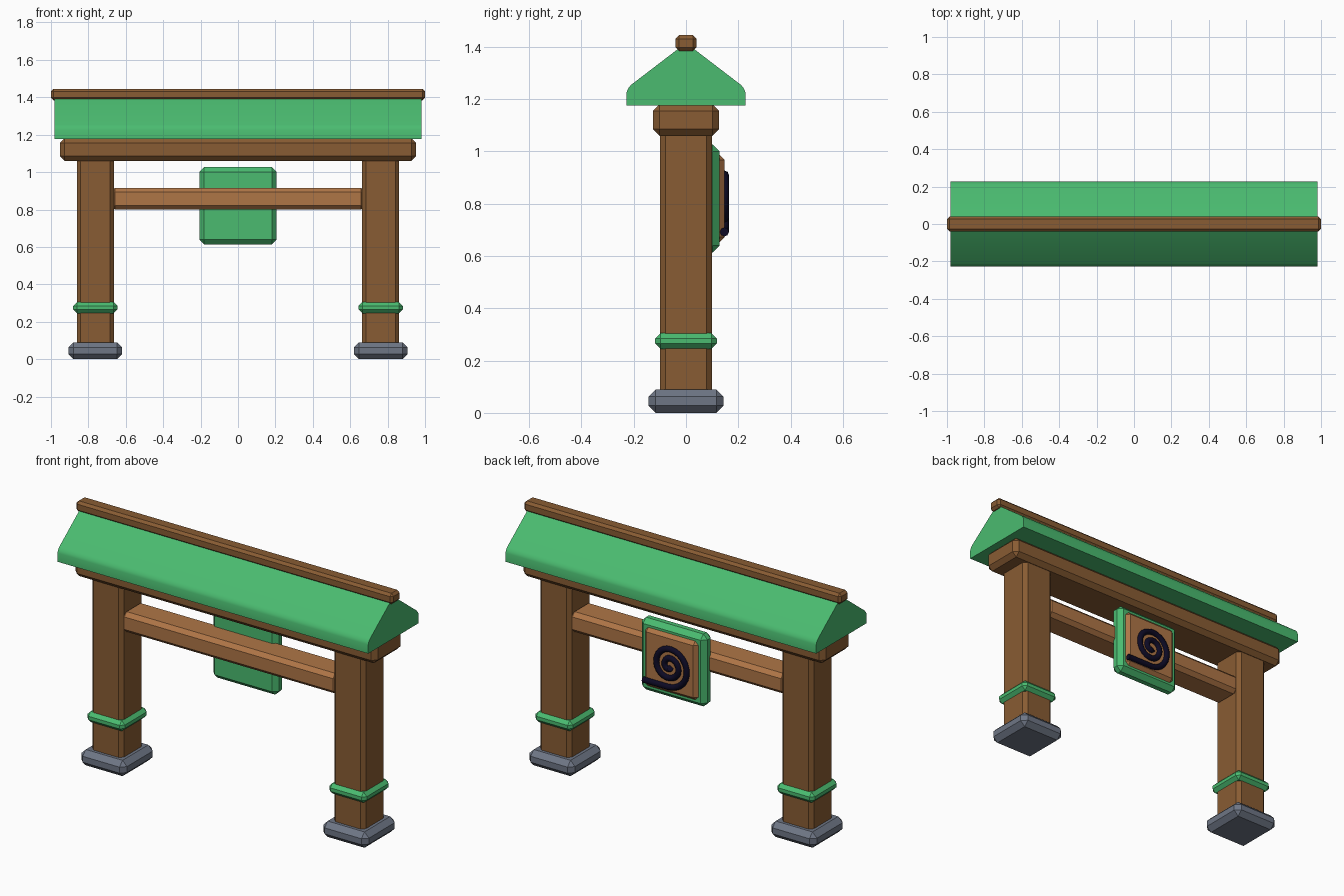
import bpy
import bmesh
import math

if "Cube" in bpy.data.objects:
    bpy.data.objects.remove(bpy.data.objects["Cube"], do_unlink=True)


def material(name, rgb):
    mat = bpy.data.materials.new(name)
    mat.use_nodes = True
    colour = (*rgb, 1)
    mat.diffuse_color = colour
    mat.node_tree.nodes["Principled BSDF"].inputs["Base Color"].default_value = colour
    return mat


BROWN = material("brown wood", (0.25, 0.107, 0.033))
LIGHT = material("light wood", (0.43, 0.18, 0.062))
GREEN = material("green paint", (0.069, 0.5, 0.162))
STONE = material("grey stone", (0.156, 0.181, 0.235))
INK = material("dark ink", (0.004, 0.003, 0.018))


def add_object(name, data, mat):
    obj = bpy.data.objects.new(name, data)
    bpy.context.collection.objects.link(obj)
    data.materials.append(mat)
    return obj


def block(name, x, y, z, bevel, mat):
    """Chamfered box from (low, high) ranges on each axis."""
    bm = bmesh.new()
    bmesh.ops.create_cube(bm, size=1)
    for v in bm.verts:
        v.co = [r[0] + (c + 0.5) * (r[1] - r[0]) for c, r in zip(v.co, (x, y, z))]
    bmesh.ops.bevel(bm, geom=bm.edges[:], offset=bevel, segments=1,
                    profile=0.5, affect='EDGES')
    bmesh.ops.recalc_face_normals(bm, faces=bm.faces[:])
    mesh = bpy.data.meshes.new(name)
    bm.to_mesh(mesh)
    bm.free()
    return add_object(name, mesh, mat)


def around(centre, half):
    return (centre - half, centre + half)


# Posts with stone feet and painted bands
for side, cx in (("right", -0.763), ("left", 0.763)):
    for part, half, z, bevel, mat in (
            ("post", 0.099, (0.05, 1.1), 0.02, BROWN),
            ("foot", 0.144, (0, 0.09), 0.028, STONE),
            ("band", 0.118, (0.245, 0.305), 0.02, GREEN)):
        block(f"{side}_{part}", around(cx, half), around(0, half), z, bevel, mat)

# Beams
block("lintel", around(0, 0.953), around(0, 0.127), (1.06, 1.18), 0.025, BROWN)
block("crossbar", around(0, 0.68), around(0, 0.085), (0.8, 0.915), 0.022, LIGHT)
block("ridge_cap", around(0, 1.0), around(0, 0.04), (1.384, 1.445), 0.014, BROWN)

# Gabled roof extruded along x, with softened eaves
eave = [(0.227, 1.176), (0.227, 1.226), (0.222, 1.24), (0.211, 1.254), (0.02, 1.4)]
profile = eave + [(-y, z) for y, z in reversed(eave)]
bm = bmesh.new()
face = bm.faces.new([bm.verts.new((-0.98, y, z)) for y, z in profile])
extruded = bmesh.ops.extrude_face_region(bm, geom=[face])["geom"]
bmesh.ops.translate(bm, vec=(1.96, 0, 0),
                    verts=[g for g in extruded if isinstance(g, bmesh.types.BMVert)])
bmesh.ops.recalc_face_normals(bm, faces=bm.faces[:])
roof_mesh = bpy.data.meshes.new("roof")
bm.to_mesh(roof_mesh)
bm.free()
roof = add_object("roof", roof_mesh, GREEN)
bpy.ops.object.select_all(action='DESELECT')
roof.select_set(True)
bpy.context.view_layer.objects.active = roof
bpy.ops.object.shade_smooth_by_angle(angle=math.radians(30))

# Hanging sign on the back of the crossbar
block("sign_board", around(0, 0.207), (0.048, 0.128), around(0.82, 0.206), 0.026, GREEN)
block("sign_panel", around(0, 0.168), (0.1, 0.147), around(0.82, 0.168), 0.02, LIGHT)

# Spiral emblem: straight tail, then two turns inward
STEPS = 48
points = [(0.165, 0.147, 0.692)]
for i in range(STEPS + 1):
    t = i / STEPS
    angle = -math.pi / 2 + t * 4.2 * math.pi
    radius = 0.122 - 0.11 * t
    points.append((-radius * math.cos(angle), 0.147, 0.814 + radius * math.sin(angle)))
points[-1] = (points[-1][0], 0.153, points[-1][2])
curve = bpy.data.curves.new("spiral_emblem", 'CURVE')
curve.dimensions = '3D'
curve.bevel_depth = 0.017
curve.bevel_resolution = 2
curve.use_fill_caps = True
spline = curve.splines.new('POLY')
spline.points.add(len(points) - 1)
for p, co in zip(spline.points, points):
    p.co = (*co, 1)
add_object("spiral_emblem", curve, INK)
